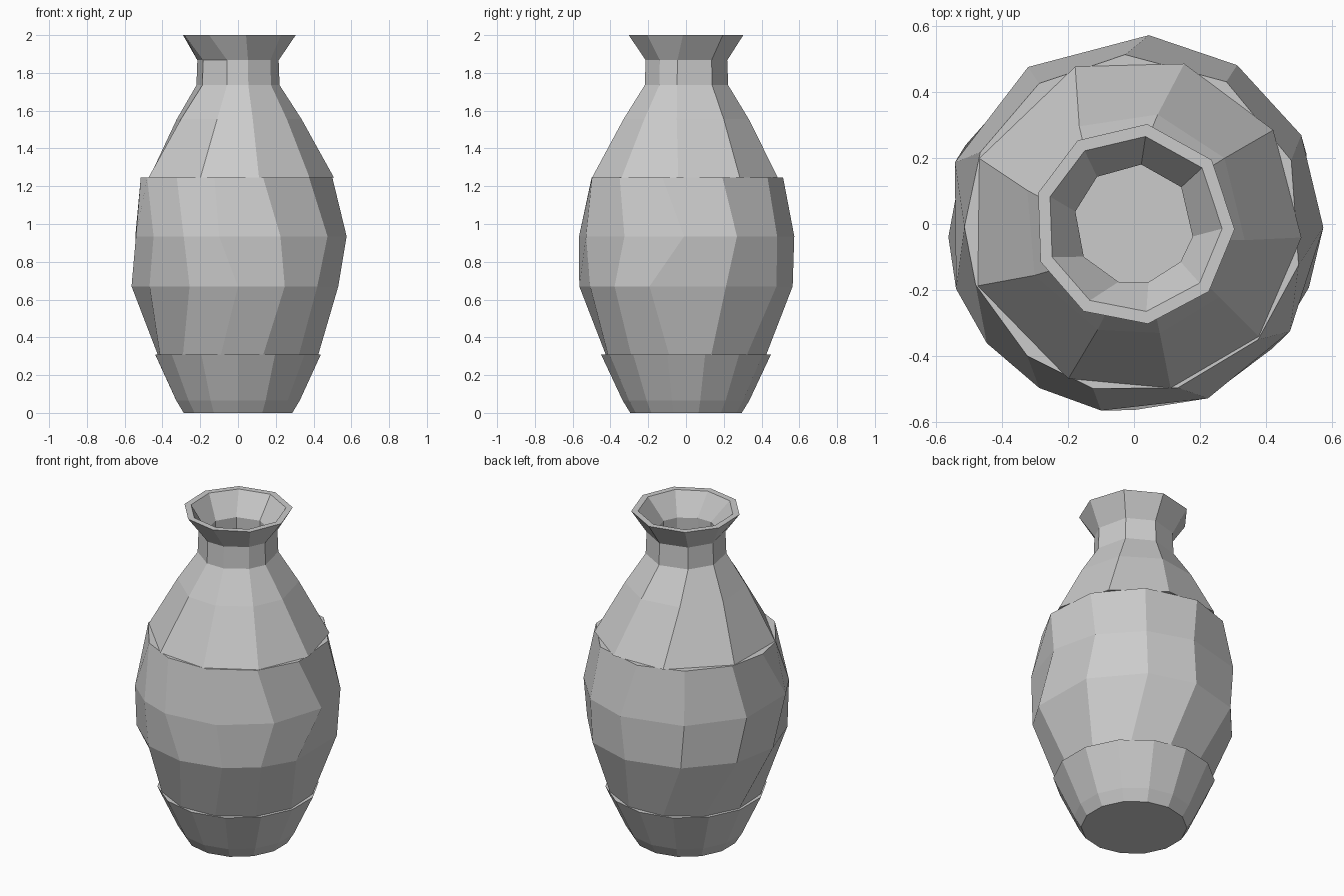
import bpy, bmesh
from math import cos, sin, radians

if "Cube" in bpy.data.objects:
    bpy.data.objects.remove(bpy.data.objects["Cube"])


def shell(name, outer, wall, floor=None):
    """Hand-cut hollow section: outer rings (z, radius, angles), bottom to top.
    With a floor height the bottom is closed, otherwise it is open."""
    inner = [[z, r - wall, a] for z, r, a in outer]
    if floor is not None:
        inner[0][0] = floor
    bm = bmesh.new()
    rings = [[bm.verts.new((r * cos(radians(a)), r * sin(radians(a)), z)) for a in angles]
             for z, r, angles in outer + inner[::-1]]
    pairs = list(zip(rings, rings[1:]))
    if floor is None:
        pairs.append((rings[-1], rings[0]))
    else:
        bm.faces.new(rings[0][::-1])
        bm.faces.new(rings[-1])
    n = len(rings[0])
    for low, high in pairs:
        for i in range(n):
            j = (i + 1) % n
            bm.faces.new((low[i], low[j], high[j], high[i]))
    bmesh.ops.recalc_face_normals(bm, faces=bm.faces)
    mesh = bpy.data.meshes.new(name)
    bm.to_mesh(mesh)
    bm.free()
    obj = bpy.data.objects.new(name, mesh)
    bpy.context.collection.objects.link(obj)
    return obj


def even(n, start):
    return [start + 360 * i / n for i in range(n)]


# Foot: 14 sides, closed bottom
foot = even(14, 13)
shell("vase_foot", [(0, 0.295, foot), (0.065, 0.335, foot), (0.31, 0.45, foot)],
      0.045, floor=0.045)

# Belly: 12 uneven sides that twist a little from ring to ring
shell("vase_belly", [
    (0.31, 0.435, even(12, -12)),
    (0.67, 0.565, [-20, 22, 58, 88, 122, 155, 184, 214, 243, 270, 296, 318]),
    (0.935, 0.575, [-1, 28, 57, 85.5, 124, 161, 200, 219, 240, 260, 293, 325.5]),
    (1.245, 0.515, [-14, 22, 57, 93, 124, 155, 181, 201, 231, 256, 285, 317]),
], 0.045)

# Shoulder, neck and flared rim: 9 uneven sides
base = [-4.6, 34, 72.6, 110.5, 157, 201.6, 247, 282.6, 318]
neck = [-12, 38, 83, 128, 168, 213, 255, 284, 321]
rim = [-3, 39.5, 82.5, 124, 162, 202, 240, 278, 318]
mid = [(a + b) / 2 for a, b in zip(base, neck)]
shell("vase_neck", [
    (1.245, 0.51, base),
    (1.555, 0.34, mid),
    (1.735, 0.225, neck),
    (1.867, 0.22, neck),
    (2.0, 0.306, rim),
], 0.038)
